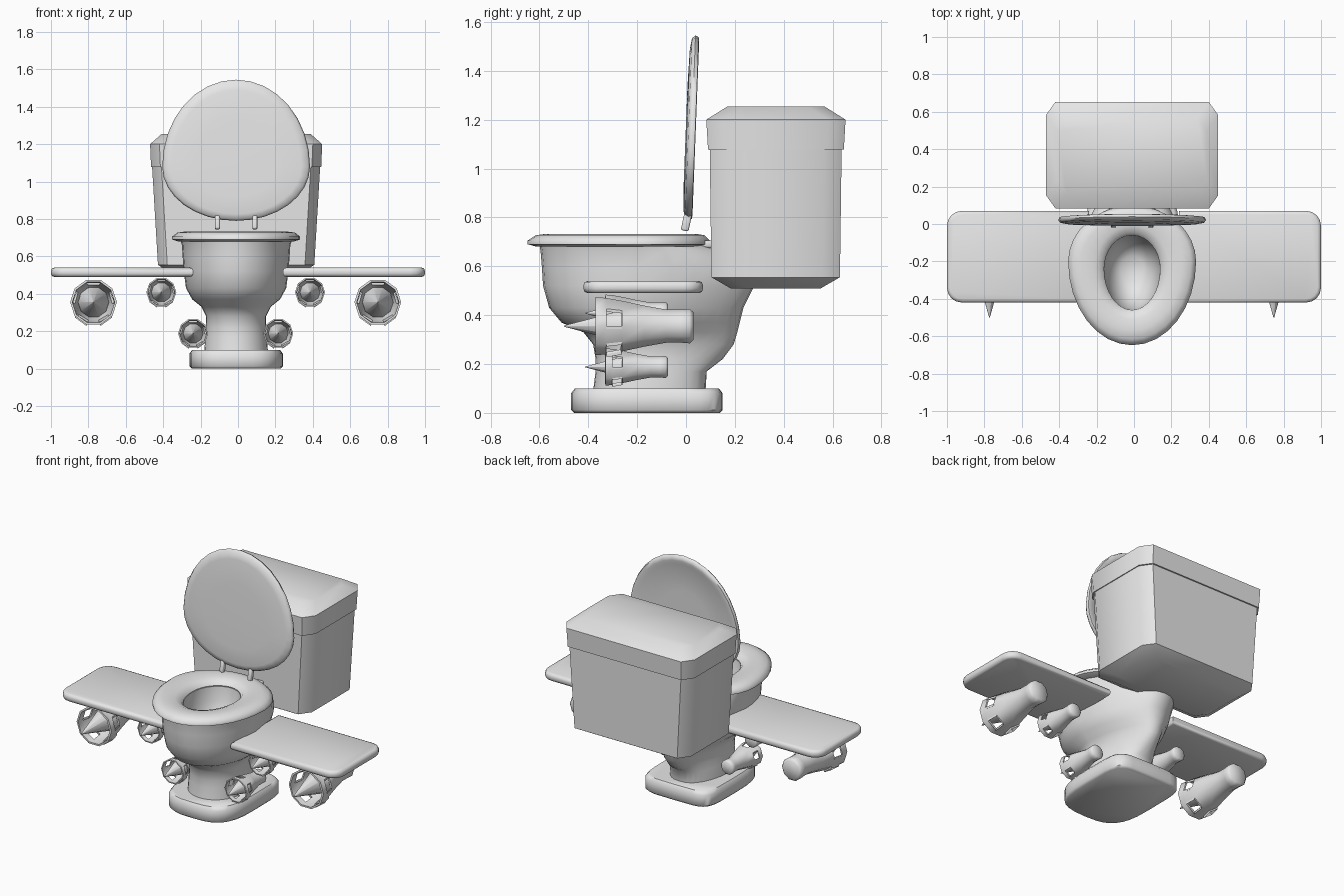
import bpy, bmesh
from math import sin, cos, pi, radians
from mathutils import Vector

if "Cube" in bpy.data.objects:
    bpy.data.objects.remove(bpy.data.objects["Cube"], do_unlink=True)

CENTRE = -0.01  # the body sits slightly off the wing centre
GREY = (0.8, 0.8, 0.8, 1)
mat = bpy.data.materials.new("plain_grey")
mat.use_nodes = True
mat.diffuse_color = GREY
mat.node_tree.nodes["Principled BSDF"].inputs["Base Color"].default_value = GREY


def finish(name, bm, loc=(0, 0, 0), rot=0, wall=0, angle=50):
    """Turn a bmesh into a shaded object, optionally thickened inwards."""
    bmesh.ops.recalc_face_normals(bm, faces=bm.faces)
    mesh = bpy.data.meshes.new(name)
    bm.to_mesh(mesh)
    bm.free()
    mesh.materials.append(mat)
    ob = bpy.data.objects.new(name, mesh)
    bpy.context.collection.objects.link(ob)
    ob.location = loc
    ob.rotation_euler.x = rot
    bpy.ops.object.select_all(action='DESELECT')
    ob.select_set(True)
    bpy.context.view_layer.objects.active = ob
    if wall:
        mod = ob.modifiers.new("wall", 'SOLIDIFY')
        mod.thickness, mod.offset = wall, -1
        bpy.ops.object.modifier_apply(modifier=mod.name)
    bpy.ops.object.shade_smooth_by_angle(angle=radians(angle))
    return ob


def loft(rings, start=True, end=True, closed=False):
    """Skin a list of equal-length rings; faces are made ring by ring."""
    bm = bmesh.new()
    rows = [[bm.verts.new(p) for p in ring] for ring in rings]
    n = len(rows[0])
    pairs = list(zip(rows, rows[1:])) + ([(rows[-1], rows[0])] if closed else [])
    for a, b in pairs:
        for k in range(n):
            m = (k + 1) % n
            bm.faces.new((a[k], a[m], b[m], b[k]))
    if start and not closed:
        bm.faces.new(rows[0])
    if end and not closed:
        bm.faces.new(rows[-1])
    return bm


def power(v, e):
    return (abs(v) ** e) * (1 if v >= 0 else -1)


def egg(half, front, back, z, mid=-0.2, square=1.0, taper=0.0, n=32):
    """Egg outline from y=front to y=back, optionally squared and narrowed behind."""
    pts = []
    for k in range(n):
        a = 2 * pi * k / n
        c, s = cos(a), sin(a)
        e = square if s > 0 else min(1, square + 0.3)
        x, t = half * power(c, e), power(s, e)
        y = mid + t * (back - mid if t > 0 else mid - front)
        pts.append(Vector((x * (1 - taper * max(t, 0) ** 1.5), y, z)))
    return pts


def chamfered(hx, hy, z, cx=0.05, cy=0.07):
    """Rectangle with cut corners."""
    quarter = [(hx, hy - cy), (hx - cx, hy)]
    pts = quarter + [(-x, y) for x, y in reversed(quarter)]
    return [(x, y, z) for x, y in pts + [(-x, -y) for x, y in pts]]


def revolve(profile, scale, n=10):
    return [[(r * scale * cos(2 * pi * k / n), y * scale, r * scale * sin(2 * pi * k / n))
             for k in range(n)] for y, r in profile]


def box(name, size, loc, bevel=0.0, rot=0):
    bm = bmesh.new()
    bmesh.ops.create_cube(bm, size=1)
    bmesh.ops.scale(bm, vec=size, verts=bm.verts)
    if bevel:
        bmesh.ops.bevel(bm, geom=bm.edges[:], offset=bevel, segments=2, profile=0.5, affect='EDGES')
    return finish(name, bm, loc, rot)


# Floor plinth with bowed sides
plinth = []
for inset, z in ((0.012, 0), (0, 0.012), (0, 0.08), (0.015, 0.1)):
    plinth.append(egg(0.25 - inset, -0.47 + inset, 0.15 - inset, z, mid=-0.16, square=0.35))
finish("plinth", loft(plinth), (CENTRE, 0, 0))

# Bowl: pedestal flaring into the basin, then down the inside
outer = [
    (0.09, -0.38, 0.08, 0.17), (0.17, -0.37, 0.085, 0.165), (0.22, -0.37, 0.15, 0.16),
    (0.28, -0.38, 0.195, 0.16), (0.33, -0.42, 0.21, 0.185), (0.37, -0.51, 0.22, 0.235),
    (0.43, -0.56, 0.235, 0.268), (0.52, -0.585, 0.28, 0.28), (0.6, -0.59, 0.27, 0.286),
    (0.66, -0.595, 0.18, 0.29), (0.69, -0.6, 0.09, 0.3)]
bowl = [egg(h, f, b, z, square=0.75, taper=0.45 if z > 0.2 else 0.2) for z, f, b, h in outer]
for z, f, b, h in ((0.69, -0.46, -0.06, 0.15), (0.6, -0.45, -0.07, 0.145),
                   (0.5, -0.4, -0.11, 0.11), (0.45, -0.32, -0.17, 0.06)):
    bowl.append(egg(h, f, b, z, mid=-0.24))
finish("bowl", loft(bowl), (CENTRE, 0, 0))

# Seat ring: rounded section swept around the opening
seat = [egg(0.31, -0.61, 0.07, 0.68), egg(0.342, -0.648, 0.098, 0.69),
        egg(0.342, -0.648, 0.098, 0.705), egg(0.315, -0.615, 0.075, 0.727),
        egg(0.27, -0.57, 0.04, 0.733)]
for h, f, b, z in ((0.2, -0.51, -0.01, 0.728), (0.165, -0.475, -0.045, 0.715),
                   (0.15, -0.46, -0.06, 0.695), (0.16, -0.47, -0.05, 0.68)):
    seat.append(egg(h, f, b, z, mid=-0.24))
finish("seat", loft(seat, closed=True), (CENTRE, 0, 0), angle=60)

# Raised seat cover, leaning back a little
cover = [egg(0.395 * s, -0.465 * s, 0.29 * s, z, mid=0)
         for s, z in ((0.55, -0.021), (0.88, -0.017), (0.975, -0.01), (1, 0.004),
                      (0.985, 0.018), (0.93, 0.02), (0.88, 0.012), (0.5, 0.008))]
finish("seat_cover", loft(cover), (CENTRE, 0.017, 1.08), radians(-92.2), angle=60)

# Hinges between cover, seat and bowl
for side, label in ((1, "left"), (-1, "right")):
    x = CENTRE + 0.1 * side
    box(label + "_hinge_post", (0.026, 0.032, 0.075), (x, 0.002, 0.782), 0.007, radians(-12))
    box(label + "_hinge_mount", (0.045, 0.07, 0.03), (x, 0.075, 0.69), 0.008)

# Cistern tank and its lid
tank = [chamfered(0.35, 0.185, 0.51), chamfered(0.418, 0.263, 0.555), chamfered(0.45, 0.27, 1.09)]
finish("tank", loft(tank), (CENTRE, 0.367, 0))
tank_lid = [chamfered(0.455, 0.278, 1.078), chamfered(0.46, 0.285, 1.2), chamfered(0.4, 0.2, 1.253)]
finish("tank_lid", loft(tank_lid), (CENTRE, 0.368, 0))

# Wings: slabs with rounded tips
for side, label in ((1, "left"), (-1, "right")):
    bm = bmesh.new()
    bmesh.ops.create_cube(bm, size=1)
    bmesh.ops.scale(bm, vec=(0.76, 0.49, 0.05), verts=bm.verts)
    tips = [e for e in bm.edges if all(v.co.x * side > 0 for v in e.verts)
            and abs(e.verts[0].co.z - e.verts[1].co.z) > 0.01]
    bmesh.ops.bevel(bm, geom=tips, offset=0.08, segments=4, profile=0.5, affect='EDGES')
    rims = [e for e in bm.edges if abs(e.verts[0].co.z - e.verts[1].co.z) < 0.001]
    bmesh.ops.bevel(bm, geom=rims, offset=0.018, segments=2, profile=0.5, affect='EDGES')
    finish(label + "_wing", bm, (side * 0.62, -0.175, 0.515))

# Engines: hollow nacelle with five square vents, and a spike inside
NACELLE = [(-0.37, 0.125), (-0.325, 0.121), (-0.262, 0.109), (-0.17, 0.088),
           (-0.08, 0.071), (-0.02, 0.071), (0.015, 0.074), (0.03, 0.06)]
SPIKE = [(-0.5, 0.002), (-0.21, 0.083)]


def engine(name, loc, scale):
    bm = loft(revolve(NACELLE, scale), start=False)
    bm.faces.ensure_lookup_table()
    vents = [bm.faces[10 + k] for k in range(0, 10, 2)]
    bmesh.ops.inset_individual(bm, faces=vents, thickness=0.007 * scale)
    bmesh.ops.delete(bm, geom=vents, context='FACES')
    finish(name + "_nacelle", bm, loc, wall=0.012 * scale)
    finish(name + "_spike", loft(revolve(SPIKE, scale)), loc)


for side, label in ((1, "left"), (-1, "right")):
    mid = -0.0125
    engine(label + "_outer_engine", (mid + side * 0.76, 0, 0.355), 1)
    engine(label + "_inner_engine", (mid + side * 0.3975, -0.093, 0.408), 0.64)
    engine(label + "_lower_engine", (mid + side * 0.2275, -0.093, 0.188), 0.64)
